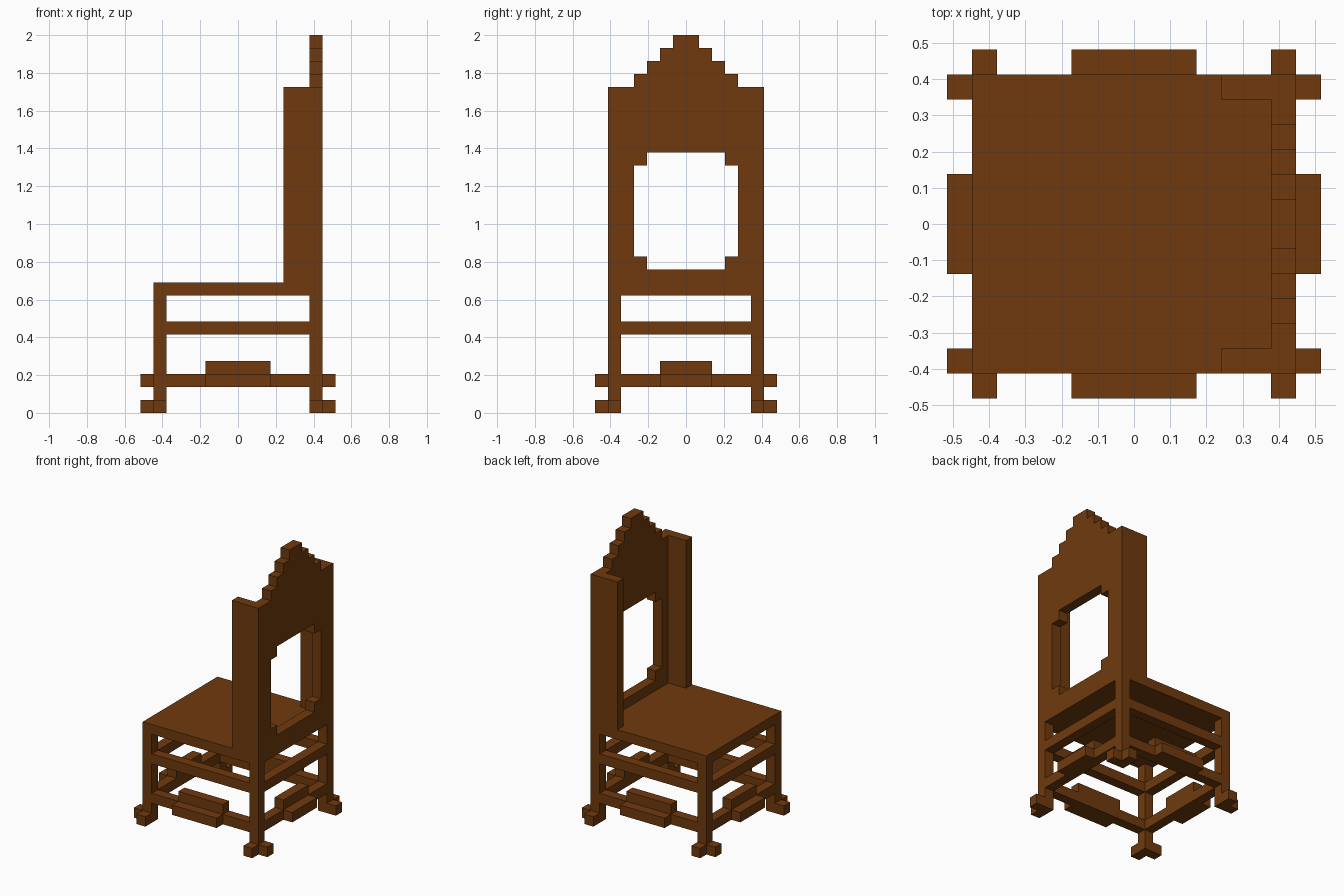
import bpy, bmesh
from mathutils import Matrix, Vector

if "Cube" in bpy.data.objects:
    bpy.data.objects.remove(bpy.data.objects["Cube"])

U = 2 / 29  # one block of the chair's grid

wood = bpy.data.materials.new("brown wood")
wood.diffuse_color = (0.162, 0.042, 0.004, 1)
wood.use_nodes = True
wood.node_tree.nodes["Principled BSDF"].inputs["Base Color"].default_value = wood.diffuse_color


def boxes(name, spans):
    """One object from boxes (x0, x1, y0, y1, z0, z1) in block units."""
    bm = bmesh.new()
    for x0, x1, y0, y1, z0, z1 in spans:
        m = Matrix.Translation(Vector((x0 + x1, y0 + y1, z0 + z1)) * U / 2)
        m = m @ Matrix.Diagonal(((x1 - x0) * U, (y1 - y0) * U, (z1 - z0) * U, 1))
        bmesh.ops.create_cube(bm, size=1, matrix=m)
    mesh = bpy.data.meshes.new(name)
    bm.to_mesh(mesh)
    bm.free()
    mesh.materials.append(wood)
    ob = bpy.data.objects.new(name, mesh)
    bpy.context.collection.objects.link(ob)
    return ob


def span(s, a, b):
    """Range a..b mirrored to the side s."""
    return (a, b) if s > 0 else (-b, -a)


# Seat
boxes("seat", [(-6.5, 6.5, -6, 6, 9, 10)])

# Legs, each with two toes pointing outwards
for sx, xn in ((-1, "left"), (1, "right")):
    for sy, yn in ((-1, "front"), (1, "back")):
        lx, ly = span(sx, 5.5, 6.5), span(sy, 5, 6)
        boxes(f"{yn}_{xn}_leg", [(*lx, *ly, 0, 9)])
        boxes(f"{yn}_{xn}_foot", [(*span(sx, 6.5, 7.5), *ly, 0, 1),
                                  (*lx, *span(sy, 6, 7), 0, 1)])

# Rails between the legs, with a stepped ornament on each lower rail
for s, yn, xn in ((-1, "front", "left"), (1, "back", "right")):
    ry, rx = span(s, 5, 6), span(s, 5.5, 6.5)
    for z, level in ((2, "lower"), (6, "upper")):
        boxes(f"{yn}_{level}_rail", [(-5.5, 5.5, *ry, z, z + 1)])
        boxes(f"{xn}_{level}_rail", [(*rx, -5, 5, z, z + 1)])
    boxes(f"{yn}_rail_ornament", [(-2.5, 2.5, *span(s, 6, 7), 2, 3),
                                  (-2.5, 2.5, *ry, 3, 4)])
    boxes(f"{xn}_rail_ornament", [(*span(s, 6.5, 7.5), -2, 2, 2, 3),
                                  (*rx, -2, 2, 3, 4)])
    # Wings at the sides of the backrest
    boxes(f"{yn}_backrest_wing", [(3.5, 5.5, *ry, 10, 25)])

# Backrest: stepped profile with a notched window, extruded along x
half_outer = [(6, 10), (6, 25), (4, 25), (4, 26), (3, 26), (3, 27),
              (2, 27), (2, 28), (1, 28), (1, 29)]
half_window = [(3, 11), (3, 12), (4, 12), (4, 19), (3, 19), (3, 20)]
curve = bpy.data.curves.new("backrest_profile", 'CURVE')
curve.dimensions = '2D'
curve.fill_mode = 'BOTH'
curve.extrude = U / 2
for half in (half_outer, half_window):
    pts = half + [(-y, z) for y, z in reversed(half)]
    sp = curve.splines.new('POLY')
    sp.points.add(len(pts) - 1)
    for p, (y, z) in zip(sp.points, pts):
        p.co = (y * U, z * U, 0, 1)
    sp.use_cyclic_u = True
tmp = bpy.data.objects.new("backrest_profile", curve)
bpy.context.collection.objects.link(tmp)
bpy.context.view_layer.update()
mesh = bpy.data.meshes.new_from_object(
    tmp.evaluated_get(bpy.context.evaluated_depsgraph_get()))
bpy.data.objects.remove(tmp)
mesh.transform(Matrix(((0, 0, 1, 6 * U), (1, 0, 0, 0), (0, 1, 0, 0), (0, 0, 0, 1))))
bm = bmesh.new()
bm.from_mesh(mesh)
bmesh.ops.remove_doubles(bm, verts=bm.verts, dist=1e-4)
bmesh.ops.recalc_face_normals(bm, faces=bm.faces)
for f in bm.faces:
    f.smooth = False
    f.material_index = 0
bm.to_mesh(mesh)
bm.free()
mesh.materials.clear()
mesh.materials.append(wood)
bpy.context.collection.objects.link(bpy.data.objects.new("backrest", mesh))
